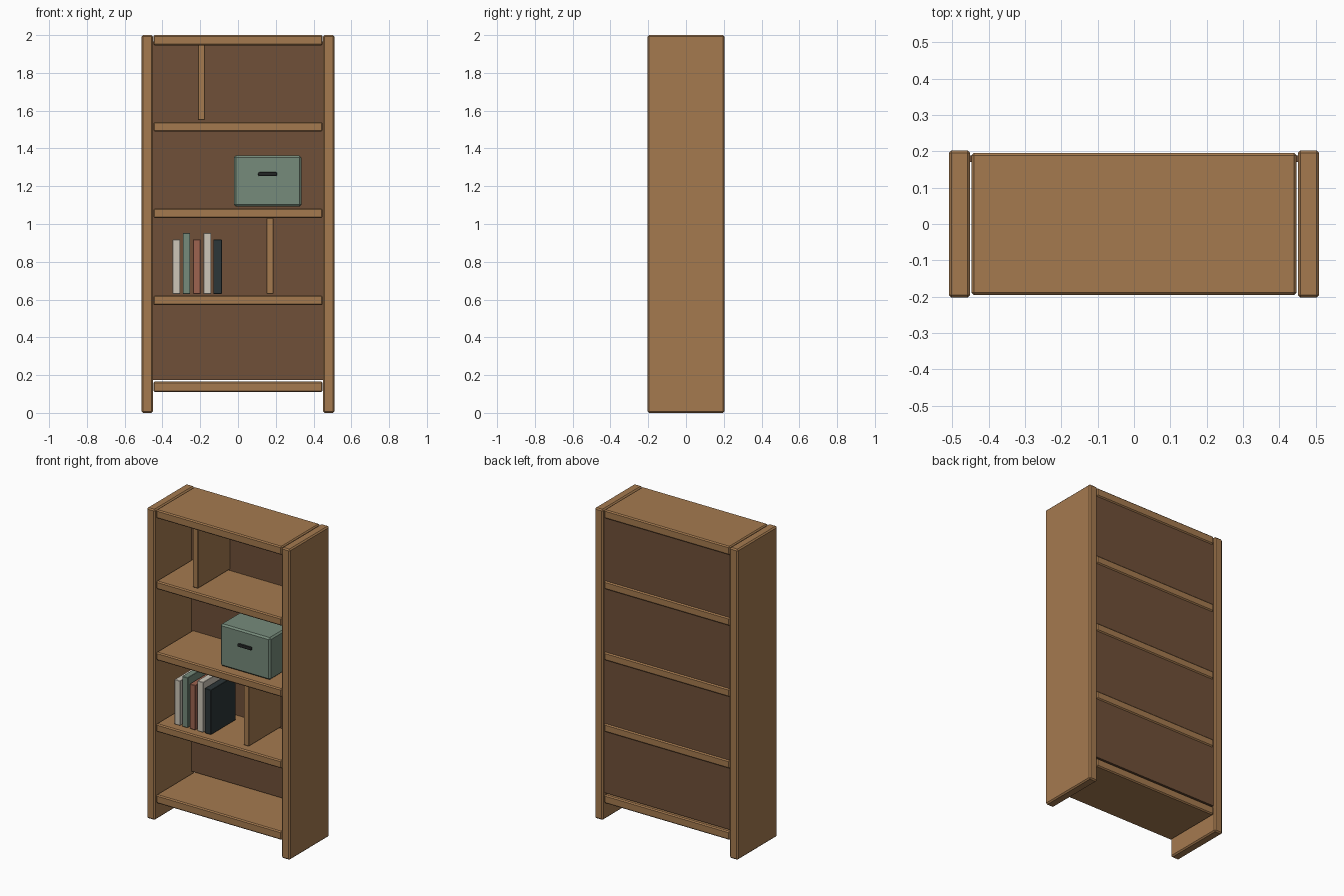
import bpy

if "Cube" in bpy.data.objects:
    bpy.data.objects.remove(bpy.data.objects["Cube"])


def material(name, rgb):
    # sRGB 0-255 to linear viewport colour
    m = bpy.data.materials.new(name)
    m.diffuse_color = [((c / 255 + 0.055) / 1.055) ** 2.4 for c in rgb] + [1]
    m.use_nodes = True
    m.node_tree.nodes["Principled BSDF"].inputs["Base Color"].default_value = m.diffuse_color
    return m


wood = material("wood", (165, 122, 79))
backing = material("dark_wood", (112, 80, 56))
sage = material("sage", (118, 139, 123))
cream = material("cream", (205, 198, 185))
brick = material("brick", (158, 100, 80))
slate = material("slate", (44, 54, 56))
black = material("black", (32, 34, 34))


def box(name, x, y, z, mat, bevel=0.0, segments=1):
    """Box from (min, max) ranges on each axis, with an optional edge bevel."""
    ranges = (x, y, z)
    bpy.ops.mesh.primitive_cube_add(size=1, location=[(a + b) / 2 for a, b in ranges])
    ob = bpy.context.object
    ob.name = name
    ob.scale = [b - a for a, b in ranges]
    bpy.ops.object.transform_apply(location=False, rotation=False, scale=True)
    ob.data.materials.append(mat)
    if bevel:
        mod = ob.modifiers.new("bevel", 'BEVEL')
        mod.width = bevel
        mod.segments = segments
    return ob


# Side panels
for side, x in (("left", (-0.51, -0.451)), ("right", (0.451, 0.51))):
    box(side + "_side_panel", x, (-0.203, 0.203), (0.0, 2.0), wood, 0.008)

# Bottom, shelves and top
boards = (("bottom_board", 0.11, 0.165), ("lower_shelf", 0.57, 0.622),
          ("middle_shelf", 1.031, 1.083), ("upper_shelf", 1.489, 1.541),
          ("top_board", 1.945, 2.0))
for name, z0, z1 in boards:
    box(name, (-0.448, 0.448), (-0.196, 0.196), (z0, z1), wood, 0.007)

# Back panel, slightly above the bottom board
box("back_panel", (-0.451, 0.451), (0.171, 0.189), (0.175, 1.965), backing)

# Dividers
box("upper_divider", (-0.213, -0.175), (-0.157, 0.172), (1.55, 1.947), wood, 0.003)
box("lower_divider", (0.15, 0.187), (-0.157, 0.172), (0.63, 1.031), wood, 0.003)

# Books
books = ((-0.346, 0.04, 0.918, cream), (-0.292, 0.039, 0.953, sage),
         (-0.238, 0.04, 0.918, brick), (-0.183, 0.041, 0.953, cream),
         (-0.131, 0.045, 0.918, slate))
for i, (x, width, top, mat) in enumerate(books, 1):
    box(f"book_{i}", (x, x + width), (-0.152, 0.1), (0.63, top), mat, 0.002)

# Storage box with a rounded handle slot
box("storage_box", (-0.021, 0.335), (-0.152, 0.13), (1.092, 1.363), sage, 0.01)
box("box_handle", (0.107, 0.207), (-0.163, -0.145), (1.253, 1.274), black, 0.007, 2)
